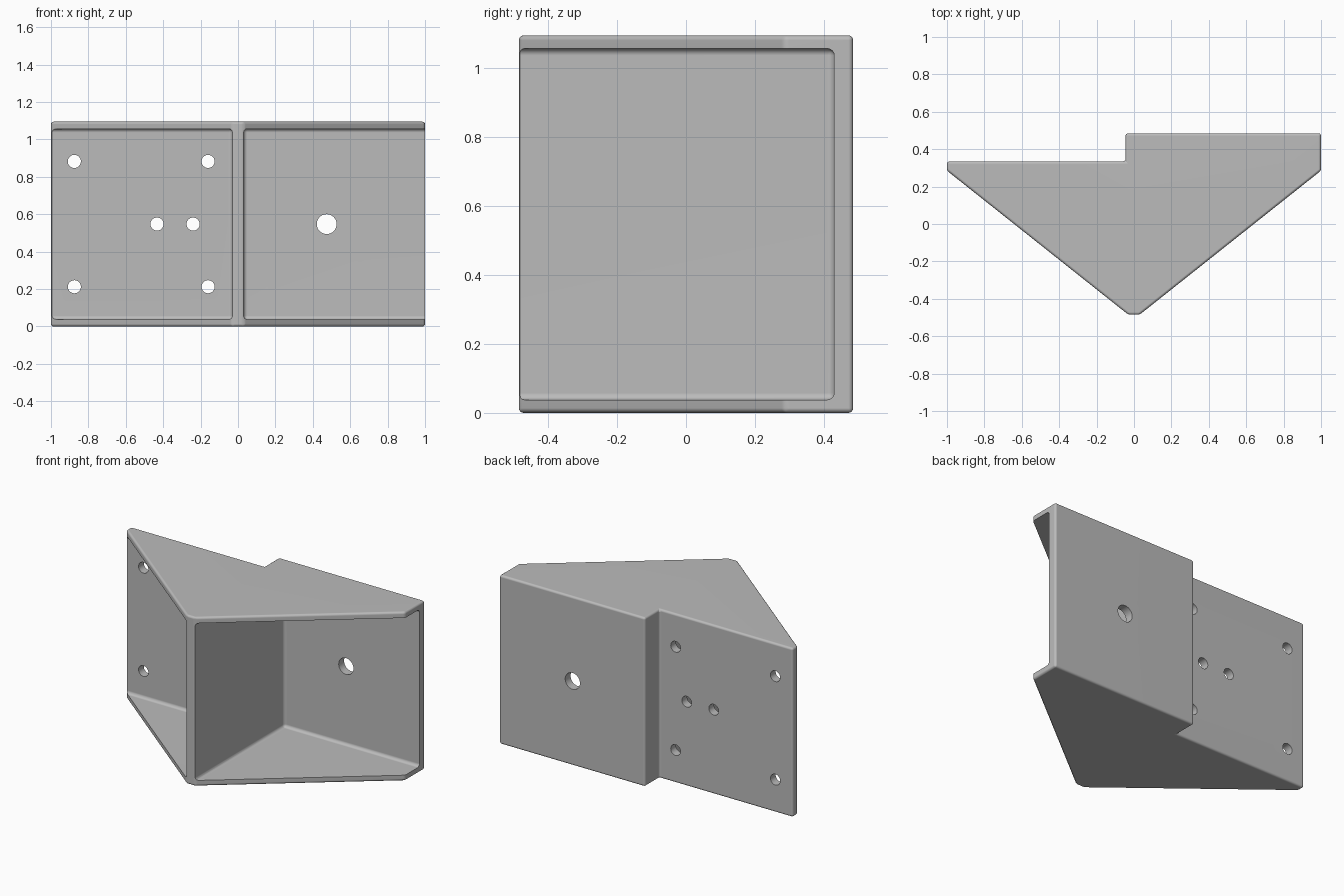
import bpy, bmesh, math

if "Cube" in bpy.data.objects:
    bpy.data.objects.remove(bpy.data.objects["Cube"], do_unlink=True)

HEIGHT = 1.095
MID = HEIGHT / 2
PLATE = 0.038      # top and bottom plate thickness
WEB = 0.03         # half thickness of the centre web

grey = bpy.data.materials.new("plain grey")
grey.use_nodes = True
grey.diffuse_color = (0.5, 0.5, 0.5, 1)
grey.node_tree.nodes["Principled BSDF"].inputs["Base Color"].default_value = (0.5, 0.5, 0.5, 1)


def activate(obj):
    bpy.ops.object.select_all(action='DESELECT')
    obj.select_set(True)
    bpy.context.view_layer.objects.active = obj


def prism(name, outline, z0, z1, radius=0.0):
    """Extrude an outline upwards and round its edges."""
    bm = bmesh.new()
    base = bm.faces.new([bm.verts.new((x, y, z0)) for x, y in outline])
    top = bmesh.ops.extrude_face_region(bm, geom=[base])["geom"]
    bmesh.ops.translate(bm, vec=(0, 0, z1 - z0),
                        verts=[g for g in top if isinstance(g, bmesh.types.BMVert)])
    bmesh.ops.recalc_face_normals(bm, faces=bm.faces)
    mesh = bpy.data.meshes.new(name)
    bm.to_mesh(mesh)
    bm.free()
    mesh.materials.append(grey)
    obj = bpy.data.objects.new(name, mesh)
    bpy.context.collection.objects.link(obj)
    if radius:
        activate(obj)
        mod = obj.modifiers.new("rounding", 'BEVEL')
        mod.width, mod.segments = radius, 4
        bpy.ops.object.modifier_apply(modifier=mod.name)
    return obj


def cut(obj, cutter):
    """Subtract a cutter and remove it."""
    cutter.hide_render = True
    activate(obj)
    mod = obj.modifiers.new("cut", 'BOOLEAN')
    mod.operation, mod.solver, mod.object = 'DIFFERENCE', 'EXACT', cutter
    bpy.ops.object.modifier_apply(modifier=mod.name)
    bpy.data.objects.remove(cutter, do_unlink=True)


def pocket(name, x0, x1, back):
    """Rounded box open towards the front."""
    return prism(name, [(x0, -0.9), (x1, -0.9), (x1, back), (x0, back)],
                 PLATE, HEIGHT - PLATE, 0.02)


# Solid body with a stepped back and a tapered front
body = prism("bracket_body", [
    (-1, 0.335), (-1, 0.285), (-WEB, -0.485), (WEB, -0.485),
    (1, 0.285), (1, 0.485), (-0.045, 0.485), (-0.045, 0.335)], 0, HEIGHT, 0.014)

# Pockets that leave the plates, back walls and centre web
cut(body, pocket("right_pocket", -1.4, -WEB, 0.281))
cut(body, pocket("left_pocket", WEB, 1.4, 0.43))

# Screw holes through the back walls
holes = [(x, MID + s * 0.335, 0.035) for x in (-0.875, -0.16) for s in (-1, 1)]
holes += [(-0.433, MID, 0.035), (-0.24, MID, 0.035), (0.474, MID, 0.053)]
for x, z, r in holes:
    bpy.ops.mesh.primitive_cylinder_add(vertices=40, radius=r, depth=0.4,
                                        location=(x, 0.38, z),
                                        rotation=(math.pi / 2, 0, 0))
    drill = bpy.context.object
    drill.name = "hole_cutter"
    drill.data.materials.append(grey)
    cut(body, drill)

# Smooth rounded edges with flat main faces
activate(body)
bpy.ops.object.shade_smooth_by_angle(angle=math.radians(32))
flat = body.modifiers.new("flat faces", 'WEIGHTED_NORMAL')
flat.keep_sharp = True
